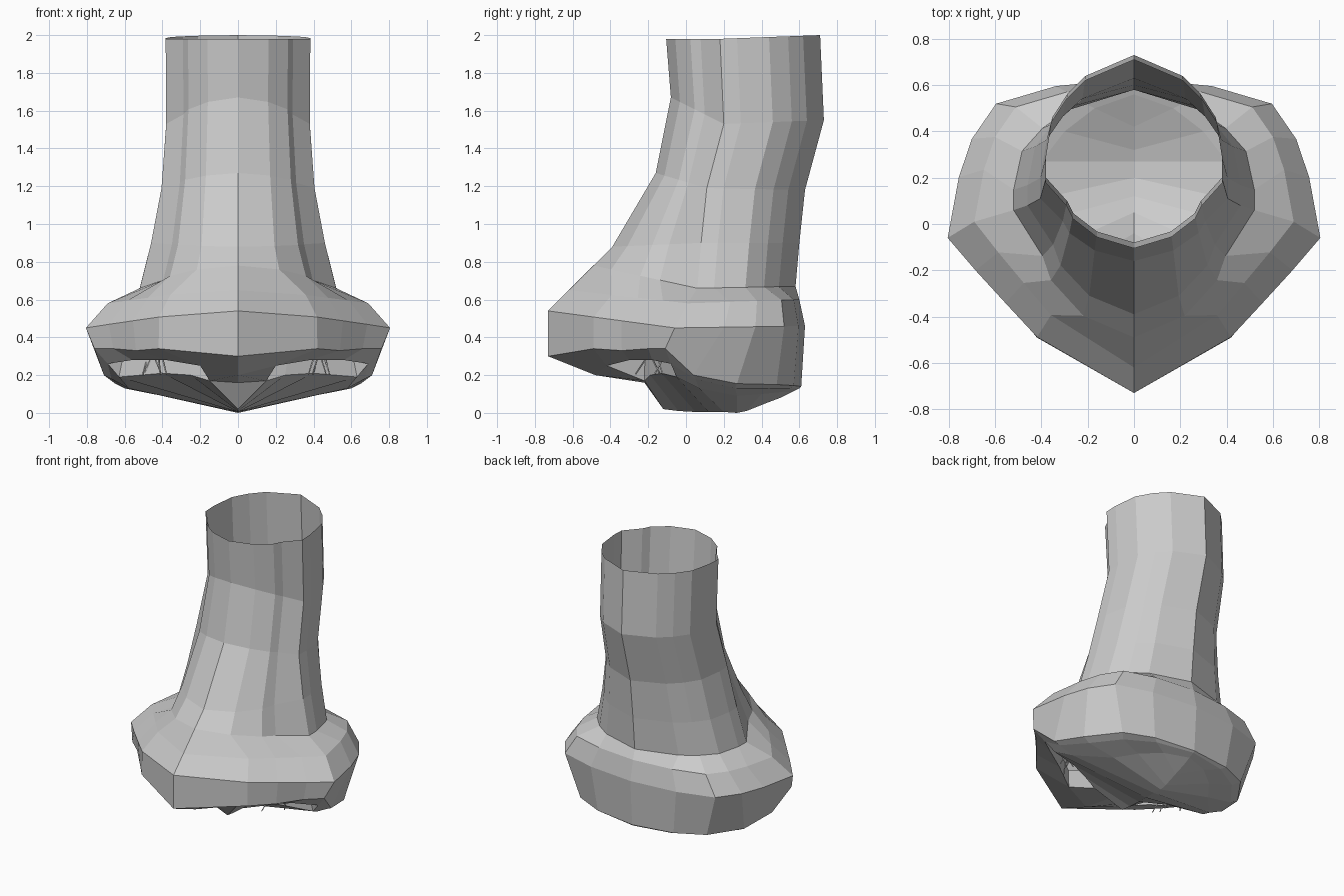
import bpy, bmesh, math, random
from mathutils import Vector

cube = bpy.data.objects.get("Cube")
if cube:
    bpy.data.objects.remove(cube, do_unlink=True)


def material(name, value):
    m = bpy.data.materials.new(name)
    m.use_nodes = True
    colour = (value, value, value, 1)
    m.diffuse_color = colour
    m.node_tree.nodes["Principled BSDF"].inputs["Base Color"].default_value = colour
    return m


skin_grey = material("skin grey", 0.6)
hair_grey = material("hair grey", 0.62)

# Half cross-sections, front centre to back centre: (share of width, share of depth).
# The first five points run front to side, the rest run side to back.
STEM = [(0, 0), (.42, .17), (.69, .45), (.76, .64), (1, 1),
        (1, .17), (.93, .49), (.76, .68), (.55, .83), (0, 1)]
BULB = [(0, 0), (.52, .36), (.69, .58), (.85, .79), (1, 1),
        (.94, .38), (.87, .62), (.74, .84), (.42, .95), (0, 1)]


def ring(section, w, yf, ys, yb, zf, zs, zb):
    """Half ring from width and the y and z of its front, side and back."""
    pts = []
    for i, (u, t) in enumerate(section):
        (y0, y1), (z0, z1) = ((yf, ys), (zf, zs)) if i < 5 else ((ys, yb), (zs, zb))
        pts.append((u * w, y0 + (y1 - y0) * t, z0 + (z1 - z0) * t))
    return pts


# Open bridge tube, then the swelling bulb
rings = [
    ring(STEM, .383, -.105, .18, .71, 1.98, 1.98, 2.0),
    ring(STEM, .38, -.08, .20, .73, 1.67, 1.53, 1.55),
    ring(STEM, .405, -.16, .11, .63, 1.27, 1.19, 1.18),
    ring(STEM, .46, -.39, .08, .60, .88, .90, .90),
    ring(STEM, .52, -.49, .06, .58, .78, .66, .67),
    ring(BULB, .69, -.62, .01, .60, .65, .58, .60),
    ring(BULB, .805, -.73, -.06, .63, .54, .45, .46),
]
# Lower rim
rings.append([(0, -.73, .30), (.42, -.49, .34), (.54, -.34, .33), (.66, -.20, .34),
              (.76, -.11, .34), (.71, .04, .20), (.65, .27, .155), (.50, .48, .15),
              (.30, .57, .145), (0, .61, .14)])
# Underside: upper then lower edge of the nostrils
rings.append([(0, -.48, .20), (.20, -.42, .25), (.38, -.30, .28), (.56, -.18, .28),
              (.69, -.08, .26), (.67, .05, .18), (.60, .26, .13), (.46, .44, .13),
              (.27, .55, .13), (0, .60, .13)])
rings.append([(0, -.22, .16), (.15, -.22, .17), (.25, -.19, .20), (.40, -.13, .21),
              (.63, -.05, .19), (.58, .07, .13), (.40, .27, .09), (.30, .40, .10),
              (.17, .50, .11), (0, .56, .11)])
# Keel along the centre line
keel = [(-.12, .02), (-.12, .02), (-.04, .01), (.05, .005), (.12, .005),
        (.20, .005), (.27, 0), (.32, .01), (.42, .05), (.50, .08)]
rings.append([(0, y, z) for y, z in keel])

bm = bmesh.new()
grid = [[bm.verts.new(p) for p in r] for r in rings]
for i in range(len(grid) - 1):
    for j in range(9):
        if i == 8 and j in (1, 2, 3):      # open nostril
            continue
        bm.faces.new((grid[i][j], grid[i + 1][j], grid[i + 1][j + 1], grid[i][j + 1]))

# Nostril passage: walls rising from the opening and narrowing inward
edge = grid[8][1:5] + grid[9][4:0:-1]
centre = sum((v.co for v in edge), Vector()) / len(edge)
inner = [bm.verts.new(v.co.lerp(centre, .1) + Vector((0, 0, .11))) for v in edge]
for k in range(len(edge)):
    n = (k + 1) % len(edge)
    bm.faces.new((edge[k], inner[k], inner[n], edge[n]))

bmesh.ops.remove_doubles(bm, verts=bm.verts, dist=.0005)
mesh = bpy.data.meshes.new("nose_skin")
bm.to_mesh(mesh)
bm.free()
mesh.materials.append(skin_grey)
nose = bpy.data.objects.new("nose_skin", mesh)
bpy.context.collection.objects.link(nose)
mirror = nose.modifiers.new("mirror", 'MIRROR')
mirror.use_clip = True
mirror.merge_threshold = .001

# Nostril hairs: thin rods hanging in each opening
random.seed(4)
bm = bmesh.new()
for side in (-1, 1):
    for k in range(6):
        x = .40 + .02 * k
        top = Vector((side * x, -.21 + .03 * k, .29))
        tip = Vector((side * (x + random.uniform(-.04, .04)),
                      top.y + random.uniform(-.07, .05), .205))
        d = tip - top
        rot = d.to_track_quat('Z', 'Y').to_matrix().to_4x4()
        rot.translation = (top + tip) / 2
        bmesh.ops.create_cone(bm, cap_ends=True, segments=4, radius1=.005, radius2=.004,
                              depth=d.length, matrix=rot)
mesh = bpy.data.meshes.new("nostril_hairs")
bm.to_mesh(mesh)
bm.free()
mesh.materials.append(hair_grey)
bpy.context.collection.objects.link(bpy.data.objects.new("nostril_hairs", mesh))
